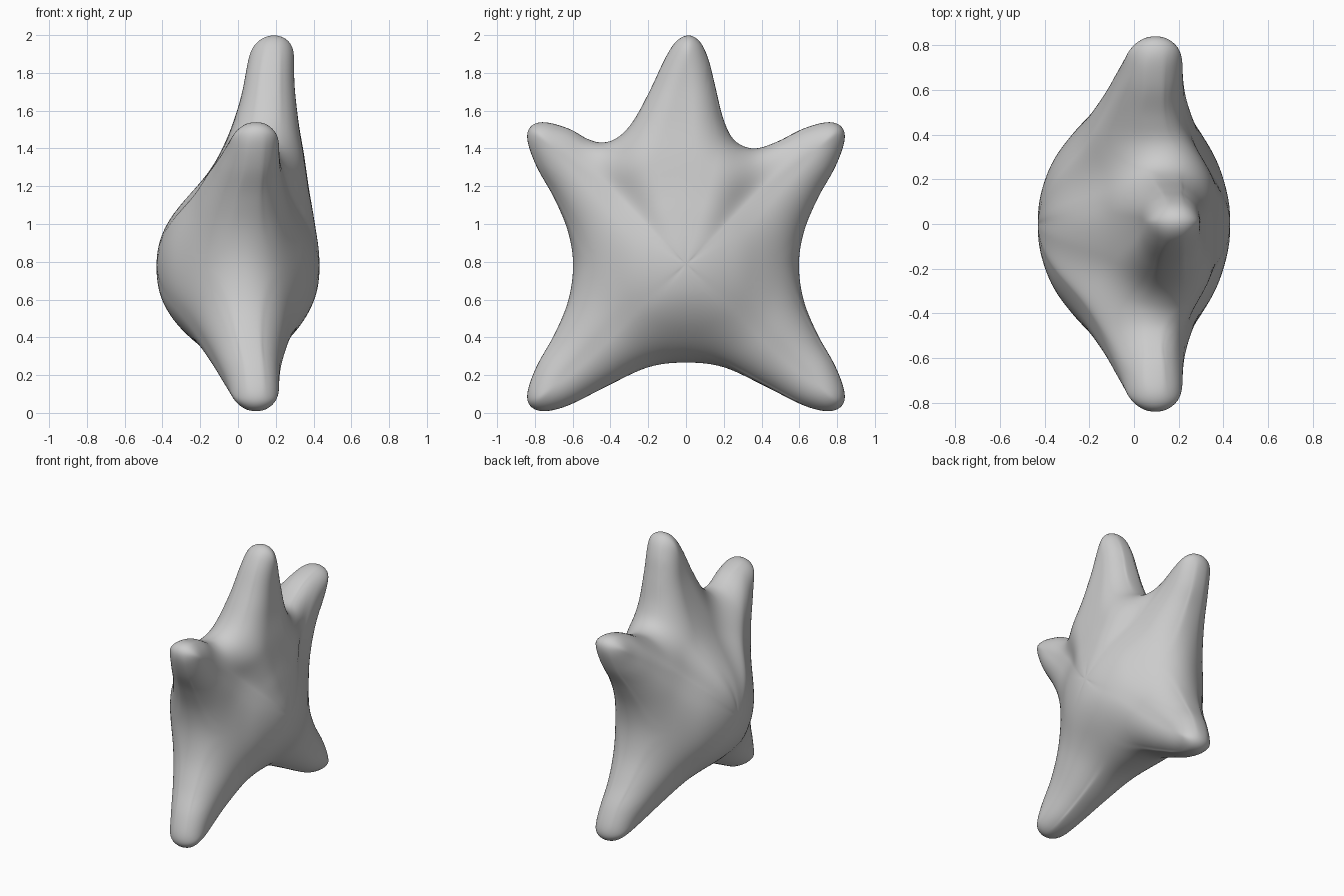
import bpy, bmesh, math
from mathutils import Vector, kdtree

if "Cube" in bpy.data.objects:
    bpy.data.objects.remove(bpy.data.objects["Cube"])

CZ = 0.78          # height of the body centre
RINGS, SEG = 34, 8

# star outline seen from the right (y, z), starting at the head
right = [(0.015, 2.0), (0.075, 1.965), (0.12, 1.87), (0.155, 1.73), (0.2, 1.55), (0.26, 1.44),
         (0.36, 1.4), (0.48, 1.435), (0.62, 1.505), (0.75, 1.54), (0.825, 1.515),
         (0.84, 1.44), (0.79, 1.3), (0.7, 1.14), (0.625, 0.96)]
lower = [(0.598, 0.78), (0.625, 0.59), (0.7, 0.41), (0.79, 0.25), (0.84, 0.11),
         (0.825, 0.035), (0.75, 0.008), (0.62, 0.04), (0.42, 0.14), (0.2, 0.242)]
left = [(-0.625, 0.96), (-0.7, 1.14), (-0.79, 1.3), (-0.84, 1.44), (-0.825, 1.515), (-0.75, 1.54),
        (-0.62, 1.505), (-0.52, 1.45), (-0.44, 1.432), (-0.36, 1.46), (-0.28, 1.545),
        (-0.19, 1.71), (-0.11, 1.88), (-0.05, 1.97)]
ctrl = right + lower + [(0, 0.266)] + [(-y, z) for y, z in reversed(lower)] + left


def closed_spline(pts):
    pts = [Vector(p) for p in pts]
    out, n = [], len(pts)
    for i in range(n):
        a, b, c, d = (pts[(i + k) % n] for k in (-1, 0, 1, 2))
        for j in range(SEG):
            t = j / SEG
            out.append(0.5 * (2 * b + (c - a) * t + (2 * a - 5 * b + 4 * c - d) * t * t
                              + (3 * b - a - 3 * c + d) * t ** 3))
    return out


def curve(table, r):
    """Smooth interpolation through (radius, value) pairs."""
    if r >= table[-1][0]:
        return table[-1][1]
    i = max(k for k in range(len(table) - 1) if table[k][0] <= r)
    slope = lambda k: ((table[min(k + 1, len(table) - 1)][1] - table[max(k - 1, 0)][1]) /
                       (table[min(k + 1, len(table) - 1)][0] - table[max(k - 1, 0)][0]))
    (r0, v0), (r1, v1) = table[i], table[i + 1]
    m0, m1, w = (0 if i == 0 else slope(i)), slope(i + 1), r1 - r0
    t = (r - r0) / w
    return (v0 * (2 * t**3 - 3 * t**2 + 1) + m0 * w * (t**3 - 2 * t**2 + t)
            + v1 * (3 * t**2 - 2 * t**3) + m1 * w * (t**3 - t**2))


# half thickness and sideways bend against distance from the centre
thick = [(0, 0.432), (0.1, 0.425), (0.2, 0.4), (0.3, 0.36), (0.4, 0.305), (0.5, 0.255),
         (0.6, 0.22), (0.7, 0.188), (0.8, 0.163), (0.95, 0.135), (1.25, 0.11)]
bend_limb = [(0, 0), (0.3, 0.005), (0.55, 0.03), (0.8, 0.06), (0.95, 0.083), (1.1, 0.098)]
bend_head = [(0, 0), (0.2, 0.01), (0.33, 0.045), (0.53, 0.115), (0.83, 0.155),
             (1.03, 0.17), (1.23, 0.192)]

outline = closed_spline(ctrl)
centre = Vector((0, CZ))
tree = kdtree.KDTree(len(outline))
for i, p in enumerate(outline):
    tree.insert((p.x, p.y, 0), i)
tree.balance()


def section(p):
    """Middle x and half thickness of the body at (y, z)."""
    d = p - centre
    r = d.length
    up = d.y / r if r > 1e-6 else 0
    w = min(max((up - 0.72) / 0.24, 0), 1)
    w = w * w * (3 - 2 * w)
    mid = curve(bend_limb, r) * (1 - w) + curve(bend_head, r) * w
    h = curve(thick, r)
    e = min(tree.find((p.x, p.y, 0))[2] / (0.92 * h), 1)
    return mid, h * math.sqrt(max(0, 1 - (1 - e) ** 2))


# star body: front and back shells sharing the outline ring
bm = bmesh.new()
n = len(outline)
rim = [bm.verts.new((section(p)[0], p.x, p.y)) for p in outline]
for side in (1, -1):
    pole = bm.verts.new((side * 0.432, 0, CZ))
    prev = None
    for k in range(1, RINGS + 1):
        s = math.sin(math.pi / 2 * k / RINGS)
        ring = rim
        if k < RINGS:
            ring = []
            for p in outline:
                q = centre + (p - centre) * s
                mid, h = section(q)
                ring.append(bm.verts.new((mid + side * h, q.x, q.y)))
        for i in range(n):
            j = (i + 1) % n
            if prev is None:
                bm.faces.new((pole, ring[i], ring[j]))
            else:
                bm.faces.new((prev[i], ring[i], ring[j], prev[j]))
        prev = ring
bmesh.ops.recalc_face_normals(bm, faces=bm.faces)
for f in bm.faces:
    f.smooth = True
mesh = bpy.data.meshes.new("star_body")
bm.to_mesh(mesh)
bm.free()
star = bpy.data.objects.new("star_body", mesh)
bpy.context.collection.objects.link(star)

# soften the ridges along the limbs
soft = star.modifiers.new("soften", 'SMOOTH')
soft.factor = 0.5
soft.iterations = 8
